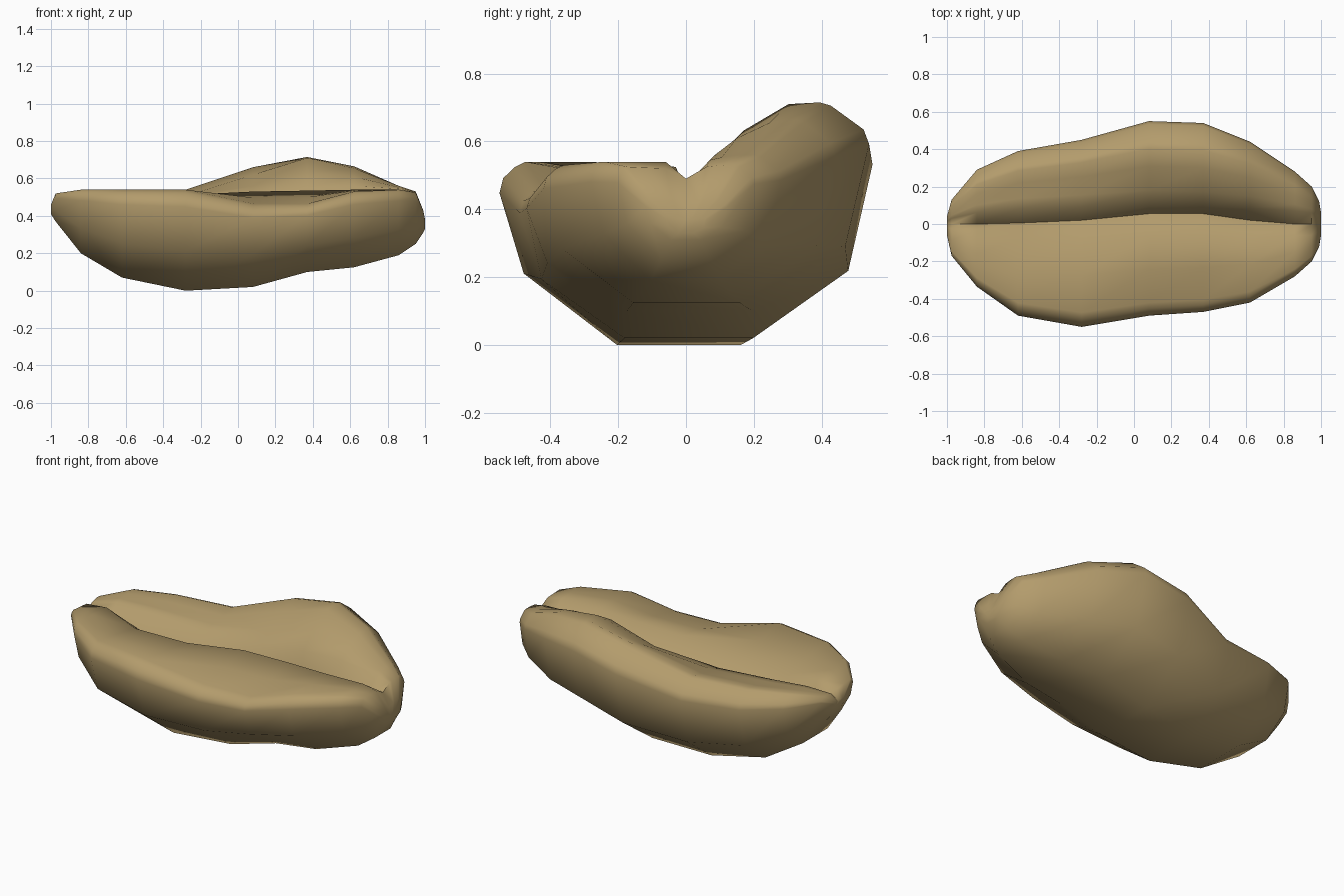
import bpy
import bmesh
from math import radians

if "Cube" in bpy.data.objects:
    bpy.data.objects.remove(bpy.data.objects["Cube"], do_unlink=True)

tan = bpy.data.materials.new("seed_tan")
tan.use_nodes = True
colour = (0.45, 0.33, 0.15, 1)
tan.diffuse_color = colour
tan.node_tree.nodes["Principled BSDF"].inputs["Base Color"].default_value = colour

# Outline of the seed:
# x, underside z, front y, back y, front lobe z, back lobe z, back shoulder z
OUTLINE = [
    (-1.0, .41, -.06, .04, .46, .46, .46),
    (-.975, .37, -.17, .13, .52, .51, .51),
    (-.84, .20, -.335, .29, .54, .54, .535),
    (-.62, .07, -.49, .39, .54, .54, .525),
    (-.28, .00, -.55, .45, .54, .54, .52),
    (.08, .02, -.49, .55, .465, .66, .62),
    (.37, .10, -.47, .54, .465, .715, .71),
    (.62, .125, -.42, .44, .53, .665, .655),
    (.86, .19, -.28, .28, .54, .56, .56),
    (.95, .25, -.20, .20, .525, .53, .53),
    (.99, .31, -.12, .12, .43, .43, .43),
    (1.0, .33, -.06, .06, .38, .38, .38),
]

# Groove at the same stations: ridge y, ridge z, floor y, floor z, back lip y, lip z
GROOVE = [
    (-.02, .455, 0, .45, .015, .455),
    (-.025, .51, 0, .47, .03, .50),
    (-.03, .525, 0, .45, .06, .52),
    (-.08, .48, .005, .42, .08, .51),
    (-.08, .485, .02, .41, .09, .49),
    (-.06, .53, .055, .42, .095, .49),
    (-.06, .535, .055, .43, .085, .55),
    (-.07, .54, .02, .44, .085, .56),
    (-.06, .54, 0, .47, .07, .545),
    (-.06, .52, 0, .49, .06, .525),
    (-.04, .425, 0, .41, .04, .425),
    (-.02, .38, 0, .37, .02, .38),
]

# Outer walls of the lobes: (share of half width, share of height)
FRONT_WALL = [(.37, 0), (.87, .39), (1, .83), (.98, .91), (.92, .97), (.86, 1)]
BACK_WALL = [(.36, 0), (.87, .31), (1, .8), (.97, .87), (.79, .985), (.73, 1)]


def section(outline, groove):
    """One closed cross-section running from the front lobe to the back lobe."""
    x, base, front, back, z_front, z_back, z_shoulder = outline
    ridge, z_ridge, crease, floor, lip, z_lip = groove

    def wall(shares, half, top):
        return [(half * w, base + (top - base) * h) for w, h in shares]

    shoulder = back * .56
    ring = wall(FRONT_WALL, front, z_front)
    ring += [
        ((front * .86 + ridge) / 2, (z_front + z_ridge) / 2),
        (ridge, z_ridge),
        (crease, floor),
        (lip, z_lip),
        (lip + (shoulder - lip) * .4, z_lip + (z_shoulder - z_lip) * .52),
        (shoulder, z_shoulder),
    ]
    ring += reversed(wall(BACK_WALL, back, z_back))
    return [(x, y, z) for y, z in ring]


# Seed body lofted through the stations
bm = bmesh.new()
rings = [[bm.verts.new(p) for p in section(o, g)] for o, g in zip(OUTLINE, GROOVE)]
for a, b in zip(rings, rings[1:]):
    n = len(a)
    for i in range(n):
        j = (i + 1) % n
        bm.faces.new((a[i], a[j], b[j], b[i]))
bm.faces.new(rings[0])
bm.faces.new(list(reversed(rings[-1])))
bmesh.ops.recalc_face_normals(bm, faces=bm.faces)

mesh = bpy.data.meshes.new("seed_body")
bm.to_mesh(mesh)
bm.free()
mesh.materials.append(tan)
seed = bpy.data.objects.new("seed_body", mesh)
bpy.context.collection.objects.link(seed)

# Smooth skin with a sharp crease
bpy.ops.object.select_all(action="DESELECT")
seed.select_set(True)
bpy.context.view_layer.objects.active = seed
bpy.ops.object.shade_smooth_by_angle(angle=radians(65))
